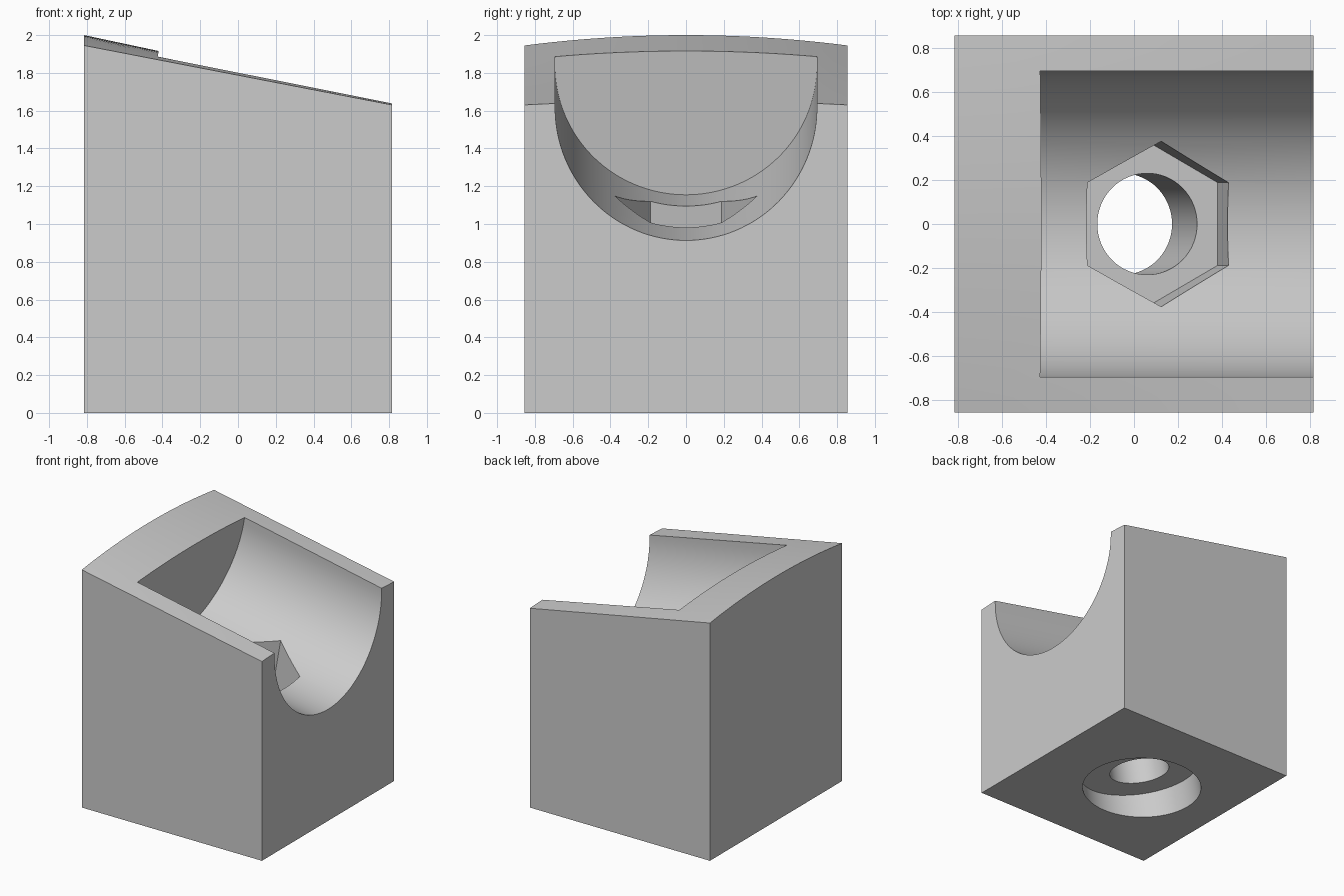
import bpy, bmesh
from math import sin, cos, pi, radians
from mathutils import Matrix

cube = bpy.data.objects.get("Cube")
if cube:
    bpy.data.objects.remove(cube, do_unlink=True)

HX, HY = 0.815, 0.855
TILT = Matrix.Translation((-0.434, 0, 1.837)) @ Matrix.Rotation(radians(10), 4, 'Y')

grey = bpy.data.materials.new("plain_grey")
grey.use_nodes = True
colour = (0.6, 0.6, 0.6, 1)
grey.diffuse_color = colour
grey.node_tree.nodes["Principled BSDF"].inputs["Base Color"].default_value = colour


def add_object(name, bm, matrix=None):
    bmesh.ops.recalc_face_normals(bm, faces=bm.faces)
    mesh = bpy.data.meshes.new(name)
    bm.to_mesh(mesh)
    bm.free()
    mesh.materials.append(grey)
    obj = bpy.data.objects.new(name, mesh)
    bpy.context.collection.objects.link(obj)
    if matrix:
        obj.matrix_world = matrix
    return obj


def prism(name, points, offset):
    """Extrude a closed outline along an offset, in the tilted frame."""
    bm = bmesh.new()
    face = bm.faces.new([bm.verts.new(p) for p in points])
    extruded = bmesh.ops.extrude_face_region(bm, geom=[face])
    verts = [g for g in extruded["geom"] if isinstance(g, bmesh.types.BMVert)]
    bmesh.ops.translate(bm, verts=verts, vec=offset)
    return add_object(name, bm, TILT)


def ring(radius, sides, x, z, turn=0):
    return [(x + radius * cos(turn + 2 * pi * i / sides),
             radius * sin(turn + 2 * pi * i / sides), z) for i in range(sides)]


def top_height(x, y):
    # Sloping roof whose crown flattens towards the open end
    t = (x + HX) / (2 * HX)
    return 2.0 - 0.347 * t - (0.075 - 0.044 * t) * y * y


# Block: a grid box with its upper face bent to the crowned slope
NX, NY = 6, 24
bm = bmesh.new()
top = [[bm.verts.new((x, y, top_height(x, y)))
        for y in [HY * (2 * j / NY - 1) for j in range(NY + 1)]]
       for x in [HX * (2 * i / NX - 1) for i in range(NX + 1)]]
for i in range(NX):
    for j in range(NY):
        bm.faces.new((top[i][j], top[i + 1][j], top[i + 1][j + 1], top[i][j + 1]))
base = {(sx, sy): bm.verts.new((sx * HX, sy * HY, 0)) for sx in (-1, 1) for sy in (-1, 1)}
bm.faces.new((base[-1, -1], base[-1, 1], base[1, 1], base[1, -1]))
for s, k in ((-1, 0), (1, -1)):
    bm.faces.new([base[s, -1]] + top[k] + [base[s, 1]])
    bm.faces.new([base[-1, s]] + [row[k] for row in top] + [base[1, s]])
block = add_object("cradle_block", bm)

# Tilted U-shaped trough, open at one end
R = 0.693
arc = [(0, R * cos(pi + pi * i / 64), R * sin(pi + pi * i / 64)) for i in range(65)]
trough = prism("trough_cutter", arc + [(0, R, 0.8), (0, -R, 0.8)], (2, 0, 0))

# Hexagonal nut pocket, bolt hole and round recess share one tilted axis
AXIS = 0.669
pocket = prism("nut_pocket_cutter", ring(0.375, 6, AXIS, -0.95, pi / 2), (0, 0, 0.6))
hole = prism("bolt_hole_cutter", ring(0.23, 64, AXIS, -1.8), (0, 0, 1.2))
recess = prism("round_recess_cutter", ring(0.452, 80, AXIS, -1.605), (0, 0, -0.6))

bpy.context.view_layer.objects.active = block
for cutter in (trough, pocket, hole, recess):
    cutter.hide_render = True
    mod = block.modifiers.new(cutter.name, 'BOOLEAN')
    mod.operation = 'DIFFERENCE'
    mod.solver = 'EXACT'
    mod.object = cutter
    bpy.ops.object.modifier_apply(modifier=mod.name)
    bpy.data.objects.remove(cutter, do_unlink=True)

# Smooth curved walls, crisp edges
for obj in bpy.context.selected_objects:
    obj.select_set(False)
block.select_set(True)
bpy.ops.object.shade_smooth_by_angle(angle=radians(20))
